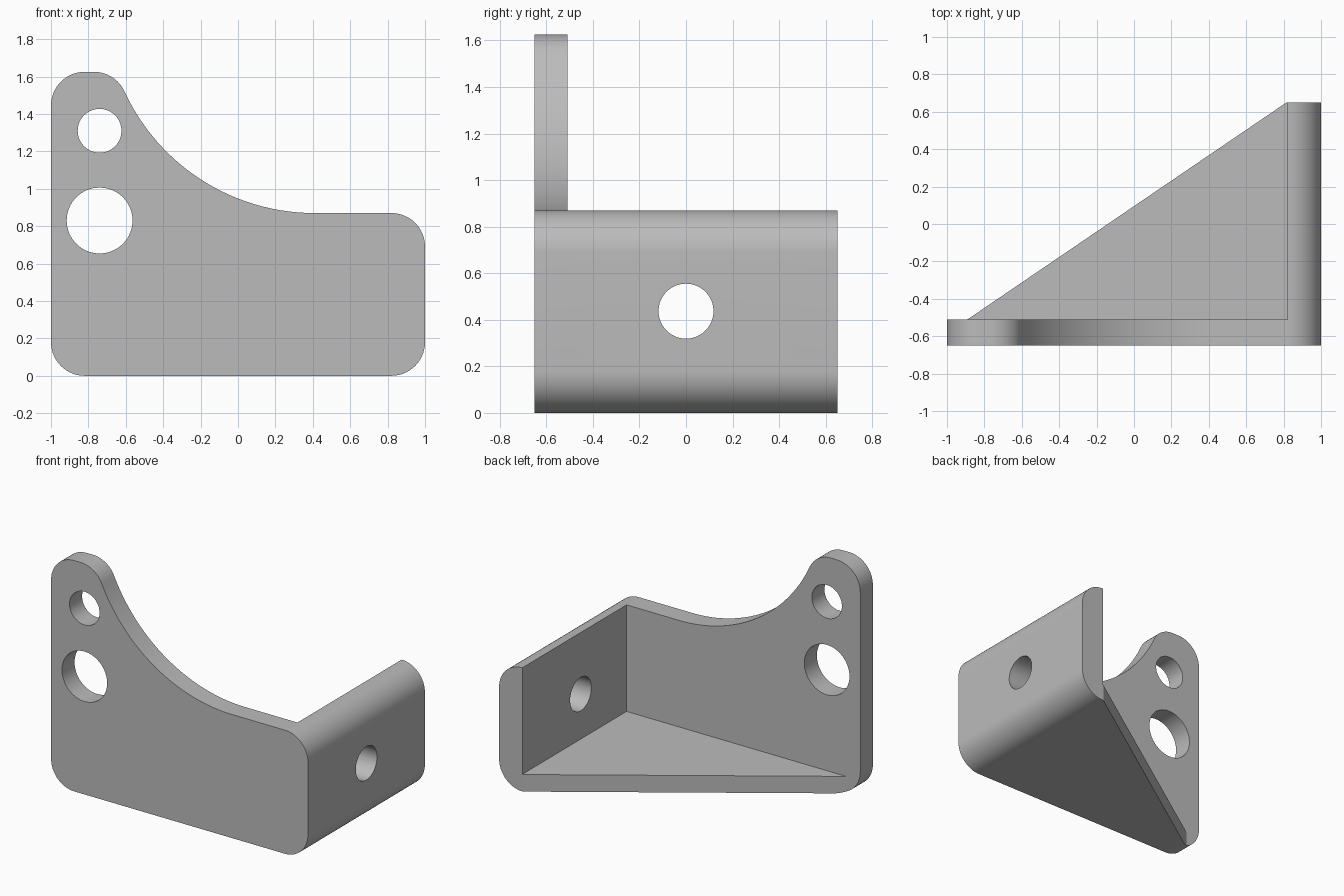
import bpy
import bmesh
from math import pi, cos, sin, sqrt, atan2
from mathutils import Matrix

cube = bpy.data.objects.get("Cube")
if cube:
    bpy.data.objects.remove(cube, do_unlink=True)

grey = bpy.data.materials.new("plain grey")
grey.use_nodes = True
colour = (0.5, 0.5, 0.5, 1)
grey.diffuse_color = colour
grey.node_tree.nodes["Principled BSDF"].inputs["Base Color"].default_value = colour


def arc(cx, cz, r, start, end, steps=16):
    """Points along an arc, angles in radians."""
    angles = [start + (end - start) * i / steps for i in range(steps + 1)]
    return [(cx + r * cos(a), cz + r * sin(a)) for a in angles]


def make_object(name, bm):
    bmesh.ops.recalc_face_normals(bm, faces=bm.faces)
    mesh = bpy.data.meshes.new(name)
    bm.to_mesh(mesh)
    bm.free()
    ob = bpy.data.objects.new(name, mesh)
    bpy.context.collection.objects.link(ob)
    mesh.materials.append(grey)
    return ob


def prism(name, points, depth):
    """Extrude a closed outline of 3D points along a vector."""
    bm = bmesh.new()
    face = bm.faces.new([bm.verts.new(p) for p in points])
    new = bmesh.ops.extrude_face_region(bm, geom=[face])["geom"]
    verts = [v for v in new if isinstance(v, bmesh.types.BMVert)]
    bmesh.ops.translate(bm, verts=verts, vec=depth)
    return make_object(name, bm)


def drill(name, location, radius, axis):
    """Cylinder cutter lying along the y or x axis."""
    bm = bmesh.new()
    turn = Matrix.Rotation(pi / 2, 4, "X" if axis == "y" else "Y")
    bmesh.ops.create_cone(bm, cap_ends=True, segments=64, radius1=radius,
                          radius2=radius, depth=0.6,
                          matrix=Matrix.Translation(location) @ turn)
    return make_object(name, bm)


# Main dimensions
FRONT, BACK, PLATE_BACK = -0.65, 0.65, -0.51
LOW, HIGH = 0.87, 1.625
FLANGE_X, FLOOR_TOP = 0.82, 0.12
R, SWEEP = 0.18, 1.12

# Side outline: rounded corners and a sweep tangent to the tab's corner
sweep_x, sweep_z = 0.41, LOW + SWEEP
tab_z = HIGH - R
rise = sweep_z - tab_z
tab_x = sweep_x - sqrt((SWEEP + R) ** 2 - rise ** 2)
tilt = atan2(rise, sweep_x - tab_x)
outline = (arc(-1 + R, R, R, 1.5 * pi, pi)
           + arc(-1 + R, tab_z, R, pi, pi / 2)
           + arc(tab_x, tab_z, R, pi / 2, tilt)
           + arc(sweep_x, sweep_z, SWEEP, pi + tilt, 1.5 * pi, 40)[1:]
           + arc(1 - R, LOW - R, R, pi / 2, 0)
           + arc(1 - R, R, R, 0, -pi / 2))
bracket = prism("bracket", [(x, FRONT, z) for x, z in outline], (0, BACK - FRONT, 0))

# Hollow behind the plate, leaving the flange and floor
hollow = [(-2, PLATE_BACK), (FLANGE_X, PLATE_BACK), (FLANGE_X, 1), (-2, 1)]
hollow_cut = prism("hollow_cutter", [(x, y, FLOOR_TOP) for x, y in hollow], (0, 0, 2))

# Diagonal trim that makes the floor a triangular gusset
trim = [(-2, PLATE_BACK), (-0.89, PLATE_BACK), (0.83, 0.66), (-2, 0.66)]
trim_cut = prism("floor_cutter", [(x, y, -0.5) for x, y in trim], (0, 0, 1))

# Bolt holes
cutters = [
    hollow_cut, trim_cut,
    drill("upper_hole_cutter", (-0.74, -0.6, 1.31), 0.117, "y"),
    drill("lower_hole_cutter", (-0.74, -0.6, 0.83), 0.176, "y"),
    drill("flange_hole_cutter", (0.9, 0, 0.437), 0.118, "x"),
]

bpy.ops.object.select_all(action="DESELECT")
bpy.context.view_layer.objects.active = bracket
bracket.select_set(True)
for cutter in cutters:
    cutter.hide_render = True
    mod = bracket.modifiers.new(cutter.name, "BOOLEAN")
    mod.operation = "DIFFERENCE"
    mod.solver = "EXACT"
    mod.object = cutter
    bpy.ops.object.modifier_apply(modifier=mod.name)
    bpy.data.objects.remove(cutter, do_unlink=True)

bpy.ops.object.shade_smooth_by_angle(angle=pi / 6)
